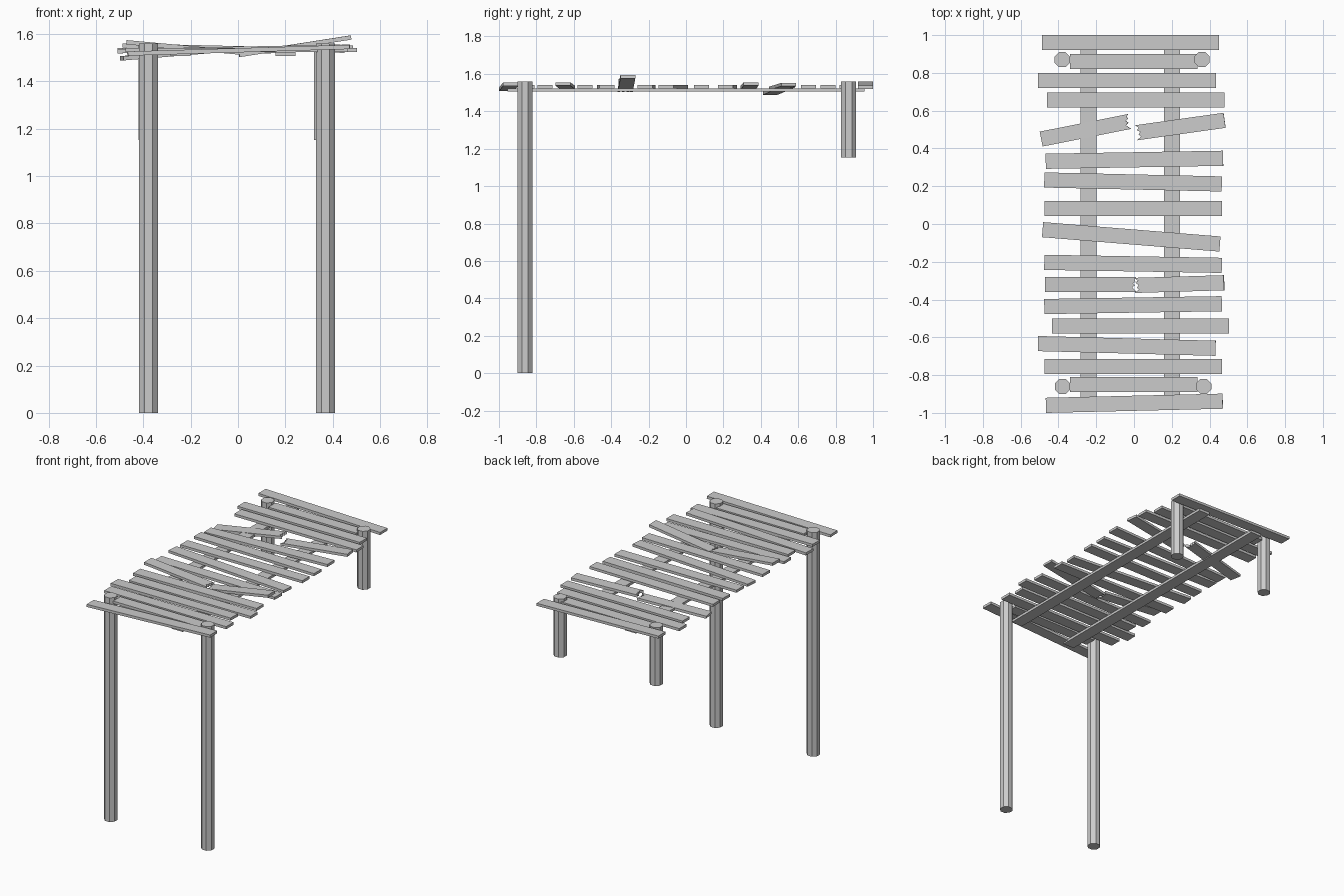
import bpy, bmesh, math
from mathutils import Matrix, Vector

if "Cube" in bpy.data.objects:
    bpy.data.objects.remove(bpy.data.objects["Cube"])

wood = bpy.data.materials.new("weathered_grey")
wood.diffuse_color = (0.6, 0.6, 0.6, 1)
wood.use_nodes = True
wood.node_tree.nodes["Principled BSDF"].inputs["Base Color"].default_value = wood.diffuse_color


def finish(name, bm):
    bmesh.ops.recalc_face_normals(bm, faces=bm.faces)
    me = bpy.data.meshes.new(name)
    bm.to_mesh(me)
    bm.free()
    me.materials.append(wood)
    ob = bpy.data.objects.new(name, me)
    bpy.context.collection.objects.link(ob)
    return ob


def board(name, a, b, width=0.08, thick=0.018, break_a=(), break_b=()):
    """Board whose underside runs from a to b; breaks are (inset, across) points."""
    a, b = Vector(a), Vector(b)
    d = b - a
    length, w = d.length, width / 2
    pts = [(0, w)] + [(i, s * w) for i, s in break_a] + [(0, -w)]
    pts += [(length, -w)] + [(length - i, s * w) for i, s in break_b] + [(length, w)]
    bm = bmesh.new()
    face = bm.faces.new([bm.verts.new((x, y, 0)) for x, y in pts])
    ext = bmesh.ops.extrude_face_region(bm, geom=[face])
    top = [v for v in ext["geom"] if isinstance(v, bmesh.types.BMVert)]
    bmesh.ops.translate(bm, verts=top, vec=(0, 0, thick))
    yaw = math.atan2(d.y, d.x)
    pitch = -math.atan2(d.z, math.hypot(d.x, d.y))
    bm.transform(Matrix.Translation(a) @ Matrix.Rotation(yaw, 4, 'Z')
                 @ Matrix.Rotation(pitch, 4, 'Y'))
    return finish(name, bm)


def post(name, x, y, z0, z1, flat=0.04):
    bm = bmesh.new()
    r = flat / math.cos(math.pi / 8)
    bmesh.ops.create_cone(bm, cap_ends=True, segments=8, radius1=r, radius2=r, depth=z1 - z0)
    # turn so that flats face the main axes
    if any(abs(v.co.x) < 1e-4 for v in bm.verts):
        bm.transform(Matrix.Rotation(math.pi / 8, 4, 'Z'))
    bm.transform(Matrix.Translation((x, y, (z0 + z1) / 2)))
    return finish(name, bm)


# Posts: long at the front, short at the back
post("front_post_left", -0.378, -0.86, 0, 1.56)
post("front_post_right", 0.369, -0.86, 0, 1.56)
post("back_post_left", -0.38, 0.87, 1.153, 1.56)
post("back_post_right", 0.36, 0.87, 1.153, 1.56)

# Two long beams under the deck
for side, x in (("left", -0.242), ("right", 0.2)):
    board("beam_" + side, (x, -0.955, 1.506), (x, 0.955, 1.506), 0.085, 0.017)

# Whole planks: x left, y left, z left, x right, y right, z right (underside)
Z = 1.523
planks = [
    (-0.488, 0.96, 1.542, 0.45, 0.96, 1.52),
    (-0.34, 0.86, Z, 0.335, 0.86, Z),
    (-0.508, 0.76, Z, 0.433, 0.76, Z),
    (-0.46, 0.656, Z, 0.48, 0.656, Z),
    (-0.467, 0.332, 1.518, 0.472, 0.348, 1.537),
    (-0.475, 0.233, Z, 0.465, 0.212, Z),
    (-0.475, 0.083, Z, 0.465, 0.083, Z),
    (-0.484, -0.03, Z, 0.455, -0.106, Z),
    (-0.475, -0.203, Z, 0.465, -0.219, Z),
    (-0.475, -0.437, Z, 0.465, -0.422, Z),
    (-0.435, -0.54, Z, 0.502, -0.54, Z),
    (-0.508, -0.633, 1.518, 0.432, -0.658, 1.537),
    (-0.475, -0.754, Z, 0.465, -0.754, Z),
    (-0.34, -0.85, Z, 0.335, -0.85, Z),
    (-0.466, -0.96, 1.508, 0.47, -0.938, 1.536),
]
for i, (xa, ya, za, xb, yb, zb) in enumerate(planks):
    board(f"plank_{i + 1:02d}", (xa, ya, za), (xb, yb, zb))

# Snapped planks: the halves end in a jagged break
left_break = [(0.024, -0.4), (0.008, -0.1), (0.02, 0.15), (0.005, 0.4), (0.012, 0.7)]
right_break = [(0.018, 0.6), (0.004, 0.35), (0.022, 0.05), (0.012, -0.3), (0.022, -0.6)]
board("back_snapped_plank_left", (-0.49, 0.45, 1.488), (-0.022, 0.543, 1.527),
      break_b=left_break)
board("back_snapped_plank_right", (0.012, 0.483, 1.513), (0.48, 0.549, 1.534),
      break_a=right_break)
board("front_snapped_plank_left", (-0.472, -0.32, 1.556), (0.012, -0.32, 1.512),
      break_b=left_break)
board("front_snapped_plank_right", (0.006, -0.325, 1.502), (0.478, -0.311, 1.576),
      break_a=right_break)
